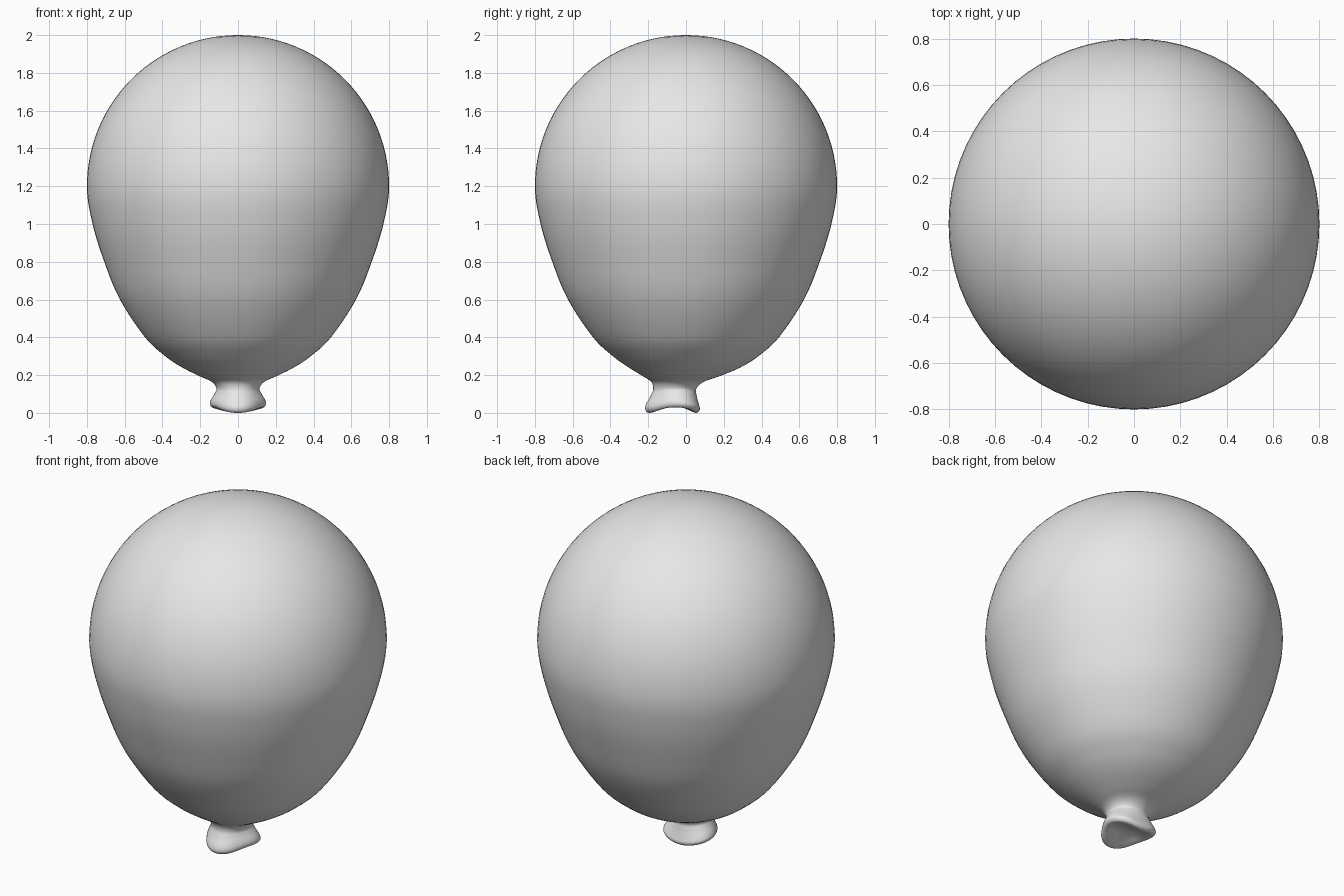
import bpy, bmesh, math

if "Cube" in bpy.data.objects:
    bpy.data.objects.remove(bpy.data.objects["Cube"])

SEG = 72   # sides around the balloon
SUB = 5    # smooth steps between profile points

# Profile rows: radius, z, centre y, lip amount (0 round, 1 three-cornered wavy lip)
profile = [
    (0.800, 1.20, 0.0, 0), (0.770, 1.00, 0.0, 0), (0.708, 0.80, 0.0, 0),
    (0.625, 0.60, 0.0, 0), (0.492, 0.40, 0.0, 0), (0.385, 0.30, -0.002, 0),
    (0.295, 0.24, -0.008, 0), (0.205, 0.195, -0.025, 0), (0.140, 0.165, -0.045, 0),
    (0.114, 0.13, -0.058, 0.15), (0.121, 0.10, -0.060, 0.5), (0.139, 0.065, -0.062, 0.9),
    (0.145, 0.042, -0.060, 1), (0.134, 0.026, -0.060, 1), (0.112, 0.025, -0.060, 1),
    (0.060, 0.038, -0.060, 0.6), (0.020, 0.042, -0.060, 0),
]


def catmull(a, b, c, d, t):
    return tuple(0.5 * (2 * q + (r - p) * t + (2 * p - 5 * q + 4 * r - s) * t * t
                        + (3 * q - p - 3 * r + s) * t ** 3)
                 for p, q, r, s in zip(a, b, c, d))


# Spherical crown, then the smoothed lower profile
rows = []
for i in range(1, 28):
    a = math.pi / 2 * i / 28
    rows.append((0.8 * math.sin(a), 1.2 + 0.8 * math.cos(a), 0.0, 0.0))
ext = [(0.770, 1.42, 0.0, 0)] + profile + [profile[-1]]
for i in range(1, len(ext) - 2):
    for s in range(SUB):
        rows.append(catmull(*ext[i - 1:i + 3], s / SUB))
rows.append(profile[-1])

bm = bmesh.new()
rings = []
for r, z, cy, lip in rows:
    ring = []
    for k in range(SEG):
        a = 2 * math.pi * k / SEG
        rr = r * (1 + 0.08 * lip * math.cos(3 * (a + math.pi / 2)))
        dz = 0.013 * lip * math.cos(2 * a)
        ring.append(bm.verts.new((rr * math.cos(a), cy + rr * math.sin(a), z + dz)))
    rings.append(ring)
top = bm.verts.new((0, 0, 2.0))
bottom = bm.verts.new((0, -0.06, 0.042))
for k in range(SEG):
    n = (k + 1) % SEG
    bm.faces.new((top, rings[0][k], rings[0][n]))
    bm.faces.new((bottom, rings[-1][n], rings[-1][k]))
    for u, v in zip(rings, rings[1:]):
        bm.faces.new((u[k], v[k], v[n], u[n]))
bmesh.ops.recalc_face_normals(bm, faces=bm.faces)
low = min(v.co.z for v in bm.verts)
for v in bm.verts:          # rest the lip on the floor
    if v.co.z < 0.1:
        v.co.z -= low * (0.1 - v.co.z) / (0.1 - low)
for f in bm.faces:
    f.smooth = True

mesh = bpy.data.meshes.new("balloon")
bm.to_mesh(mesh)
bm.free()
mat = bpy.data.materials.new("light grey rubber")
mat.diffuse_color = (0.8, 0.8, 0.8, 1)
mat.use_nodes = True
mat.node_tree.nodes["Principled BSDF"].inputs["Base Color"].default_value = mat.diffuse_color
mesh.materials.append(mat)
bpy.context.collection.objects.link(bpy.data.objects.new("balloon", mesh))
